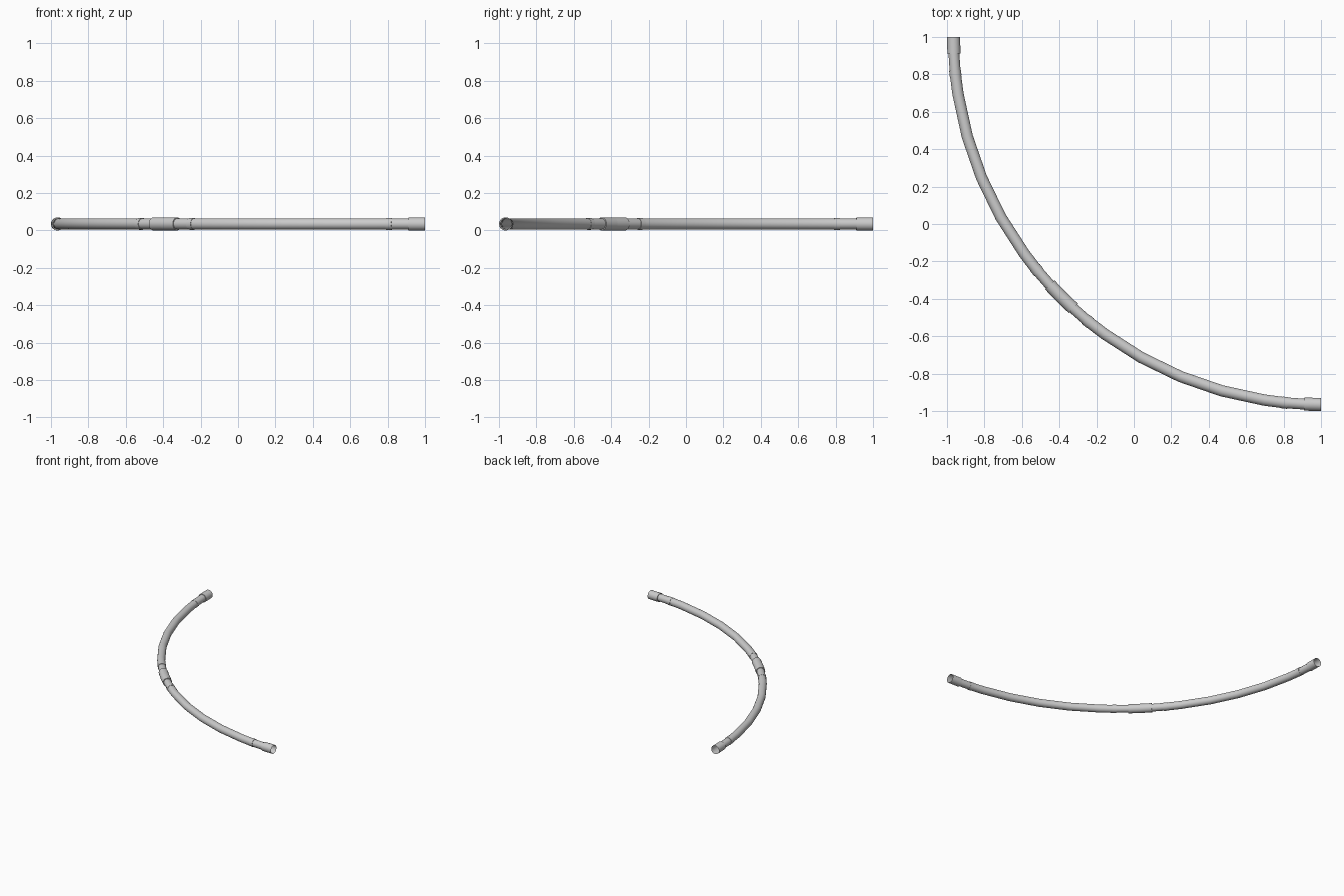
import bpy, bmesh
from math import sin, cos, pi, radians

if "Cube" in bpy.data.objects:
    bpy.data.objects.remove(bpy.data.objects["Cube"])

R = 1.965      # radius of the quarter-circle centreline
Z = 0.035      # centreline height
SIDES = 20

def tube(name, stations):
    """Open tube swept along the arc; stations are (angle in degrees, tube radius)."""
    bm = bmesh.new()
    rings = []
    for deg, r in stations:
        a = radians(deg)
        ring = []
        for i in range(SIDES):
            t = 2 * pi * i / SIDES
            d = R + r * cos(t)
            ring.append(bm.verts.new((1 - d * cos(a), 1 - d * sin(a), Z + r * sin(t))))
        rings.append(ring)
    for p, q in zip(rings, rings[1:]):
        for i in range(SIDES):
            j = (i + 1) % SIDES
            bm.faces.new((p[i], p[j], q[j], q[i]))
    bmesh.ops.recalc_face_normals(bm, faces=bm.faces)
    me = bpy.data.meshes.new(name)
    bm.to_mesh(me)
    bm.free()
    ob = bpy.data.objects.new(name, me)
    bpy.context.collection.objects.link(ob)
    bpy.ops.object.select_all(action='DESELECT')
    ob.select_set(True)
    bpy.context.view_layer.objects.active = ob
    bpy.ops.object.shade_smooth_by_angle(angle=radians(30))
    return ob

COLLAR, NECK, RING, PIPE = 0.035, 0.029, 0.0315, 0.030

# half of one 45 degree pipe section: end collar, neck, raised ring
half = [(0, COLLAR), (2.6, COLLAR), (2.6, NECK), (5.2, NECK), (5.2, RING), (6.1, RING), (6.1, PIPE)]
bends = [(8.9 + 6.8 * i, PIPE) for i in range(5)]
section = half + bends + [(45 - a, r) for a, r in reversed(half)]

# two identical sections joined collar to collar
for n, start in (("first", 0), ("second", 45)):
    tube(n + "_pipe_section", [(start + a, r) for a, r in section])
